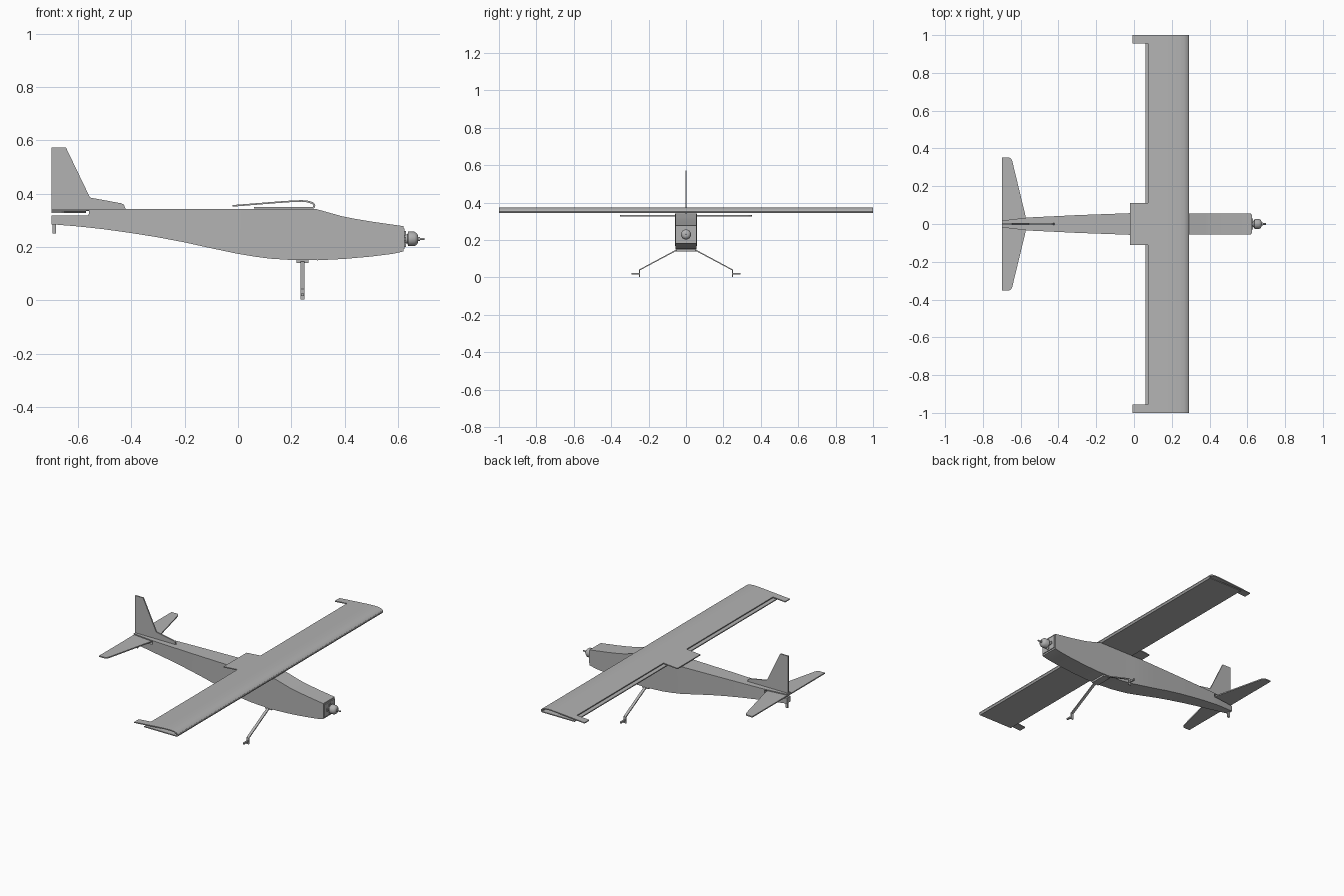
import bpy, bmesh, math
from mathutils import Vector

if "Cube" in bpy.data.objects:
    bpy.data.objects.remove(bpy.data.objects["Cube"])

grey = bpy.data.materials.new("foam_grey")
grey.use_nodes = True
GREY = (0.45, 0.45, 0.45, 1)
grey.diffuse_color = GREY
grey.node_tree.nodes["Principled BSDF"].inputs["Base Color"].default_value = GREY


def finish(name, bm, smooth=None):
    bmesh.ops.recalc_face_normals(bm, faces=bm.faces)
    mesh = bpy.data.meshes.new(name)
    bm.to_mesh(mesh)
    bm.free()
    mesh.materials.append(grey)
    obj = bpy.data.objects.new(name, mesh)
    bpy.context.collection.objects.link(obj)
    if smooth:
        bpy.ops.object.select_all(action="DESELECT")
        obj.select_set(True)
        bpy.context.view_layer.objects.active = obj
        bpy.ops.object.shade_smooth_by_angle(angle=math.radians(smooth))
    return obj


def extrude(name, points, axis, low, high, smooth=None):
    """Extrude a flat outline: (x, z) along y, (x, y) along z, or (y, z) along x."""
    bm = bmesh.new()
    verts = []
    for p in points:
        co = list(p)
        co.insert(axis, low)
        verts.append(bm.verts.new(co))
    face = bm.faces.new(verts)
    new = bmesh.ops.extrude_face_region(bm, geom=[face])["geom"]
    step = Vector((0, 0, 0))
    step[axis] = high - low
    bmesh.ops.translate(bm, vec=step, verts=[g for g in new if isinstance(g, bmesh.types.BMVert)])
    return finish(name, bm, smooth)


def box(name, x, y, z):
    return extrude(name, [(x[0], y[0]), (x[1], y[0]), (x[1], y[1]), (x[0], y[1])], 2, *z)


def lathe(name, profile, centre_z, sides=24):
    """Turn an (x, radius) profile around the thrust line."""
    bm = bmesh.new()
    rings = [[bm.verts.new((x, r * math.cos(math.tau * i / sides),
                            centre_z + r * math.sin(math.tau * i / sides)))
              for i in range(sides)] for x, r in profile]
    for a, b in zip(rings, rings[1:]):
        for i in range(sides):
            j = (i + 1) % sides
            bm.faces.new((a[i], a[j], b[j], b[i]))
    bm.faces.new(rings[0])
    bm.faces.new(rings[-1])
    return finish(name, bm, 35)


def lerp(table, x):
    for (x0, v0), (x1, v1) in zip(table, table[1:]):
        if x <= x1:
            return v0 + (v1 - v0) * (x - x0) / (x1 - x0)
    return table[-1][1]


# Fuselage: box section following belly, deck and width curves
belly = [(-.7, .285), (-.6, .277), (-.5, .266), (-.4, .252), (-.3, .236), (-.2, .217),
         (-.1, .195), (0, .174), (.06, .164), (.12, .156), (.2, .151), (.3, .15),
         (.4, .155), (.5, .164), (.58, .174), (.62, .183)]
deck = [(-.56, .343), (.29, .343), (.34, .329), (.39, .315), (.43, .307), (.5, .295), (.62, .278)]
width = [(-.7, .018), (-.57, .034), (-.3, .047), (0, .058), (.1, .056), (.62, .055)]
stations = [x for x, _ in belly] + [x for x, _ in deck[1:-1]] + [-.56, -.559]
bm = bmesh.new()
last = None
for x in sorted(set(stations)):
    w, b = lerp(width, x), lerp(belly, x)
    t = .318 if x <= -.56 else lerp(deck, x)
    ring = [bm.verts.new((x, y, z)) for y, z in ((-w, b), (w, b), (w, t), (-w, t))]
    if last:
        for i in range(4):
            j = (i + 1) % 4
            bm.faces.new((last[i], last[j], ring[j], ring[i]))
    else:
        bm.faces.new(ring)
    last = ring
bm.faces.new(last)
finish("fuselage", bm, 25)

extrude("tail_deck", [(-.7, -.018), (-.555, -.035), (-.555, .035), (-.7, .018)], 2, .337, .343)
box("firewall", (.612, .625), (-.05, .05), (.192, .27))

# Wing: folded sheet with an open core
top = [(-.02, .357), (.075, .3645), (.15, .3705), (.2, .374), (.24, .3755),
       (.265, .373), (.28, .368), (.288, .361)]
SKIN = .006
outer = top[1:] + [(.29, .354), (.288, .348), (.284, .344), (.06, .344)]
inner = [(.06, .35), (.281, .35), (.283, .355), (.28, .36), (.262, .367)]
inner += [(x, z - SKIN) for x, z in reversed(top[1:5])]
extrude("wing", outer + inner, 1, -1, 1, 30)


def panel(name, x0, y0, y1):
    z0, z1 = lerp(top, x0), lerp(top, .075)
    extrude(name, [(x0, z0 - SKIN), (.075, z1 - SKIN), (.075, z1), (x0, z0)], 1, y0, y1)


panel("centre_trailing_panel", -.02, -.112, .112)
for side, s in (("left", 1), ("right", -1)):
    panel(side + "_tip_panel", -.008, s * .955, s)

# Tail surfaces
half = [(-.57, .025), (-.645, .335), (-.653, .348), (-.662, .353), (-.7, .353)]
extrude("tailplane", half + [(x, -y) for x, y in reversed(half)], 2, .327, .334)
extrude("fin", [(-.7, .335), (-.7, .572), (-.645, .572), (-.555, .385), (-.44, .364),
                (-.428, .358), (-.422, .343), (-.422, .335)], 1, -.004, .004)
box("tail_skid", (-.696, -.682), (-.004, .004), (.25, .29))

# Landing gear: bent strap with stub axles
leg = [(0, .146), (.058, .146), (.252, .042), (.252, .002), (.247, .002),
       (.247, .038), (.056, .14), (0, .14)]
for side, s in (("left", 1), ("right", -1)):
    extrude(side + "_gear_leg", [(s * y, z) for y, z in leg], 0, .234, .25)
    box(side + "_axle", (.237, .247), sorted((s * .247, s * .292)), (.016, .025))
box("gear_mount", (.22, .265), (-.05, .05), (.14, .155))

# Motor: cross mount, bell with ribs, shaft
ZC = .23
box("motor_mount_flat", (.624, .63), (-.03, .03), (ZC - .008, ZC + .008))
box("motor_mount_upright", (.624, .63), (-.008, .008), (ZC - .03, ZC + .03))
lathe("motor_bell", [(.626, .016), (.636, .018), (.638, .027), (.662, .027),
                     (.672, .02), (.676, .012)], ZC)
lathe("motor_shaft", [(.67, .008), (.682, .008), (.682, .004), (.7, .004)], ZC, 12)
